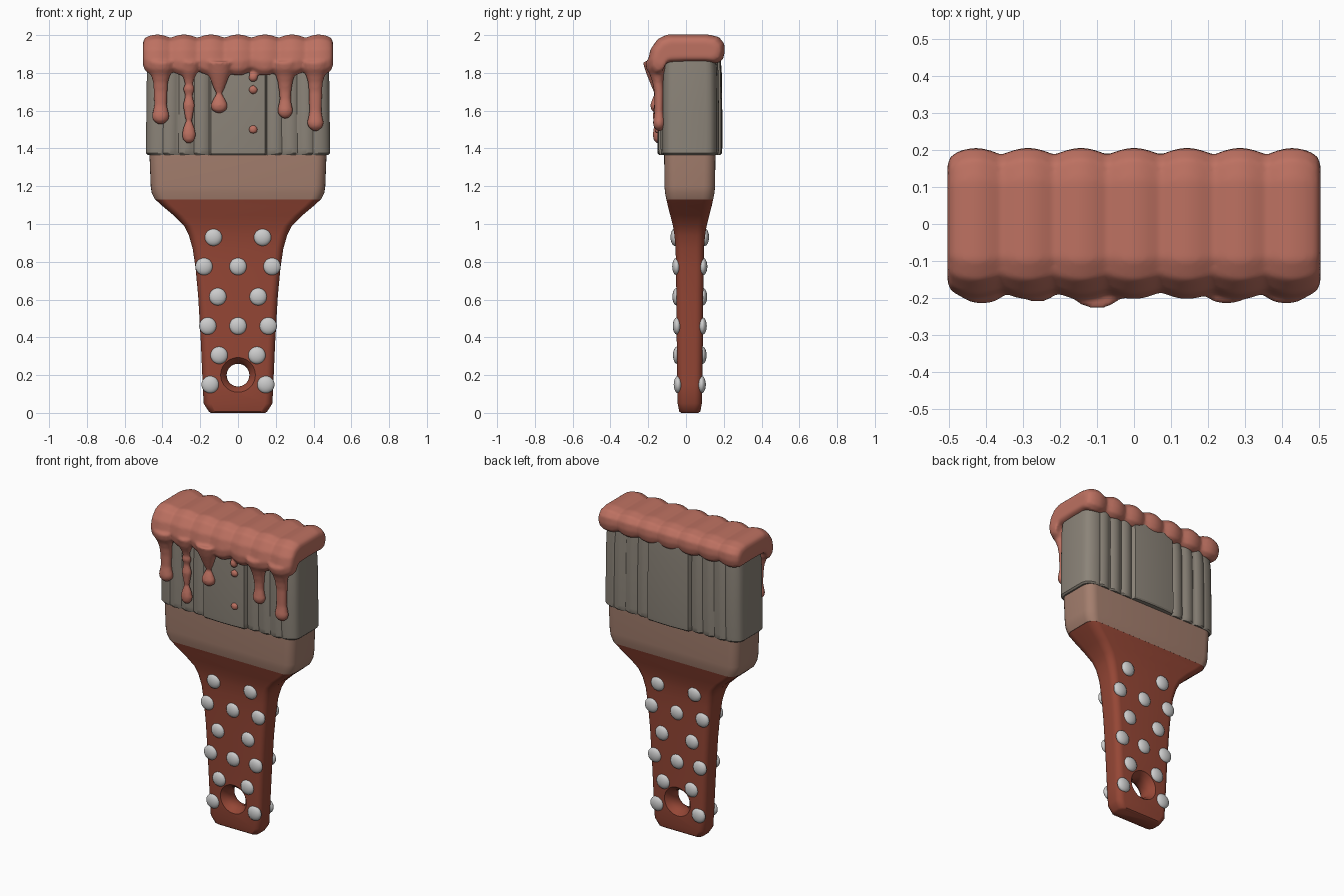
import bpy, bmesh, math
from mathutils import Vector, Matrix

if "Cube" in bpy.data.objects:
    bpy.data.objects.remove(bpy.data.objects["Cube"])

CY = 0.02  # depth centre of handle, ferrule and bristles


def material(name, rgb):
    m = bpy.data.materials.new(name)
    m.diffuse_color = (*rgb, 1)
    m.use_nodes = True
    m.node_tree.nodes["Principled BSDF"].inputs["Base Color"].default_value = m.diffuse_color
    return m


RED = material("handle_red", (0.30, 0.062, 0.036))
TAN = material("ferrule_tan", (0.37, 0.21, 0.155))
GREY = material("bristle_grey", (0.26, 0.23, 0.19))
PINK = material("paint_pink", (0.51, 0.165, 0.12))


def loft(bm, rings):
    """Skin a list of equal-length point rings and cap both ends."""
    vs = [[bm.verts.new(p) for p in r] for r in rings]
    n = len(vs[0])
    faces = [bm.faces.new(vs[0][::-1]), bm.faces.new(vs[-1])]
    for a, b in zip(vs, vs[1:]):
        for i in range(n):
            j = (i + 1) % n
            faces.append(bm.faces.new((a[i], a[j], b[j], b[i])))
    bmesh.ops.recalc_face_normals(bm, faces=faces)


def finish(name, bm, mat=None, angle=40):
    me = bpy.data.meshes.new(name)
    bm.to_mesh(me)
    bm.free()
    ob = bpy.data.objects.new(name, me)
    bpy.context.collection.objects.link(ob)
    if mat:
        me.materials.append(mat)
    smooth(ob, angle)
    return ob


def smooth(ob, angle):
    bpy.ops.object.select_all(action='DESELECT')
    ob.select_set(True)
    bpy.context.view_layer.objects.active = ob
    bpy.ops.object.shade_smooth_by_angle(angle=math.radians(angle))


def rounded_rect(hx, hy, r, z, seg=6):
    pts = []
    for k, (sx, sy) in enumerate(((1, 1), (-1, 1), (-1, -1), (1, -1))):
        for i in range(seg + 1):
            a = math.pi / 2 * (k + i / seg)
            pts.append(Vector((sx * (hx - r) + r * math.cos(a),
                               CY + sy * (hy - r) + r * math.sin(a), z)))
    return pts


# Handle: lofted rounded rectangles (half width, half depth, corner, z)
bm = bmesh.new()
loft(bm, [rounded_rect(*s) for s in (
    (0.145, 0.045, 0.030, 0.0), (0.155, 0.056, 0.035, 0.008), (0.182, 0.064, 0.04, 0.05),
    (0.187, 0.066, 0.04, 0.15), (0.197, 0.069, 0.04, 0.38), (0.211, 0.071, 0.04, 0.62),
    (0.225, 0.073, 0.04, 0.77), (0.24, 0.075, 0.042, 0.87), (0.26, 0.081, 0.044, 0.94),
    (0.285, 0.089, 0.046, 0.99), (0.34, 0.103, 0.05, 1.045), (0.40, 0.116, 0.053, 1.095),
    (0.44, 0.124, 0.055, 1.132))])
handle = finish("handle", bm, RED)

# Hanging hole with flared rims
bm = bmesh.new()
loft(bm, [[Vector((r * math.cos(t * math.tau / 40), CY + y, 0.2 + r * math.sin(t * math.tau / 40)))
           for t in range(40)]
          for y, r in ((-0.1, 0.12), (-0.062, 0.088), (-0.04, 0.068), (-0.015, 0.06),
                       (0.015, 0.06), (0.04, 0.068), (0.062, 0.088), (0.1, 0.12))])
cutter = finish("hole_cutter", bm)
cutter.hide_render = True
mod = handle.modifiers.new("hole", 'BOOLEAN')
mod.operation, mod.object, mod.solver = 'DIFFERENCE', cutter, 'EXACT'
bpy.context.view_layer.objects.active = handle
bpy.ops.object.modifier_apply(modifier="hole")
bpy.data.objects.remove(cutter)
smooth(handle, 40)

# Grip studs on both faces
bm = bmesh.new()
rows = ((0.93, (-0.13, 0.13), 0.079), (0.775, (-0.18, 0, 0.18), 0.070),
        (0.615, (-0.107, 0.107), 0.069), (0.46, (-0.16, 0, 0.16), 0.067),
        (0.305, (-0.1, 0.1), 0.066), (0.15, (-0.147, 0.147), 0.062))
for z, xs, depth in rows:
    for x in xs:
        for side in (-1, 1):
            mat = Matrix.Translation((x, CY + side * depth, z)) @ Matrix.Diagonal((0.046, 0.023, 0.046, 1))
            bmesh.ops.create_uvsphere(bm, u_segments=24, v_segments=14, radius=1, matrix=mat)
finish("grip_studs", bm, None, 60)

# Ferrule band
bm = bmesh.new()
loft(bm, [rounded_rect(*s) for s in (
    (0.44, 0.124, 0.055, 1.13), (0.457, 0.131, 0.06, 1.165), (0.462, 0.134, 0.06, 1.2),
    (0.470, 0.136, 0.06, 1.40))])
finish("ferrule", bm, TAN)


# Bristle block: ridged outline, raised centre panel on both faces
def face_depth(x):
    a = abs(x)
    if a < 0.15:
        return 0.172 - 0.008 * (a / 0.15) ** 2
    if a < 0.40:
        return 0.138 + 0.016 * abs(math.sin(math.pi * (a - 0.15) / 0.0833)) ** 0.7
    t = (a - 0.40) / 0.085
    return 0.085 + 0.06 * math.sqrt(max(0, 1 - t ** 2.2))


N = 110
xs = [0.485 * math.sin(math.pi / 2 * u) * 0.3 + 0.485 * u * 0.7
      for u in (2 * i / N - 1 for i in range(N + 1))]
outline = [(x, -face_depth(x)) for x in xs] + [(x, face_depth(x)) for x in reversed(xs)]
bm = bmesh.new()
loft(bm, [[Vector((x * s, CY + y * d, z)) for x, y in outline]
          for s, d, z in ((0.985, 0.95, 1.366), (1.005, 0.99, 1.375), (1.005, 1, 1.40),
                          (1, 1, 1.6), (0.995, 0.985, 1.8), (0.98, 0.95, 1.885))])
finish("bristles", bm, GREY, 30)

# Paint cap: overhanging cross-section swept along x with ripples
section = ((-0.1, 2.003), (-0.15, 1.98), (-0.188, 1.925), (-0.203, 1.86), (-0.197, 1.815),
           (-0.17, 1.785), (-0.135, 1.79), (-0.11, 1.85), (0, 1.855), (0.12, 1.855),
           (0.165, 1.85), (0.195, 1.87), (0.206, 1.91), (0.203, 1.955), (0.175, 1.99), (0.12, 2.003))
bm = bmesh.new()
rings = []
for i in range(121):
    x = -0.503 + 1.006 * i / 120
    rip = 1 - abs(math.cos(math.pi * x / 0.143)) if abs(x) < 0.43 else 0
    end = max(0, (abs(x) - 0.42) / 0.083)
    e = 1 - 0.42 * (1 - math.sqrt(max(0, 1 - end ** 2)))
    sy, sz = (1 - 0.09 * rip) * (0.5 + 0.5 * e), (1 - 0.2 * rip) * e
    rings.append([Vector((x, y * sy, 1.915 + (z - 1.915) * sz)) for y, z in section])
loft(bm, rings)


# Drips: turned, slightly flattened profiles (z, radius)
def drip(x, prof, cy=-0.142):
    loft(bm, [[Vector((x + r * math.cos(k * math.tau / 20),
                       cy - max(0, z - 1.7) * 0.12 + 0.75 * r * math.sin(k * math.tau / 20), z))
               for k in range(20)] for z, r in prof])


def plain(x, tip, bulb, neck):
    drip(x, ((1.86, 0.075), (1.82, 0.07), (1.79, 0.052), (1.75, max(neck, 0.04)), (1.70, neck + 0.003),
             (tip + 0.10, neck), (tip + 0.065, bulb * 0.88), (tip + 0.04, bulb),
             (tip + 0.018, bulb * 0.85), (tip + 0.005, bulb * 0.5), (tip - 0.003, 0.012)))


plain(-0.41, 1.53, 0.047, 0.034)
plain(0.25, 1.56, 0.042, 0.030)
plain(0.41, 1.495, 0.045, 0.033)
drip(-0.26, ((1.86, 0.06), (1.81, 0.05), (1.77, 0.03), (1.74, 0.022), (1.715, 0.032), (1.68, 0.020),
             (1.63, 0.032), (1.58, 0.024), (1.545, 0.017), (1.51, 0.03), (1.475, 0.038),
             (1.445, 0.032), (1.427, 0.012)), -0.148)
drip(-0.1, ((1.86, 0.075), (1.80, 0.06), (1.76, 0.045), (1.72, 0.03), (1.69, 0.016), (1.665, 0.030),
            (1.63, 0.046), (1.605, 0.041), (1.587, 0.015)), -0.155)
for z in (1.71, 1.50, 1.775):
    drip(0.08, [(z + 0.024 * math.cos(a), 0.026 * math.sin(a))
                for a in (0.2 + 2.74 * i / 8 for i in range(9))], -0.148)
paint = finish("wet_paint", bm, PINK, 60)
rm = paint.modifiers.new("blend", 'REMESH')
rm.mode, rm.voxel_size, rm.use_smooth_shade = 'VOXEL', 0.009, True
sm = paint.modifiers.new("soften", 'SMOOTH')
sm.factor, sm.iterations = 0.5, 4
